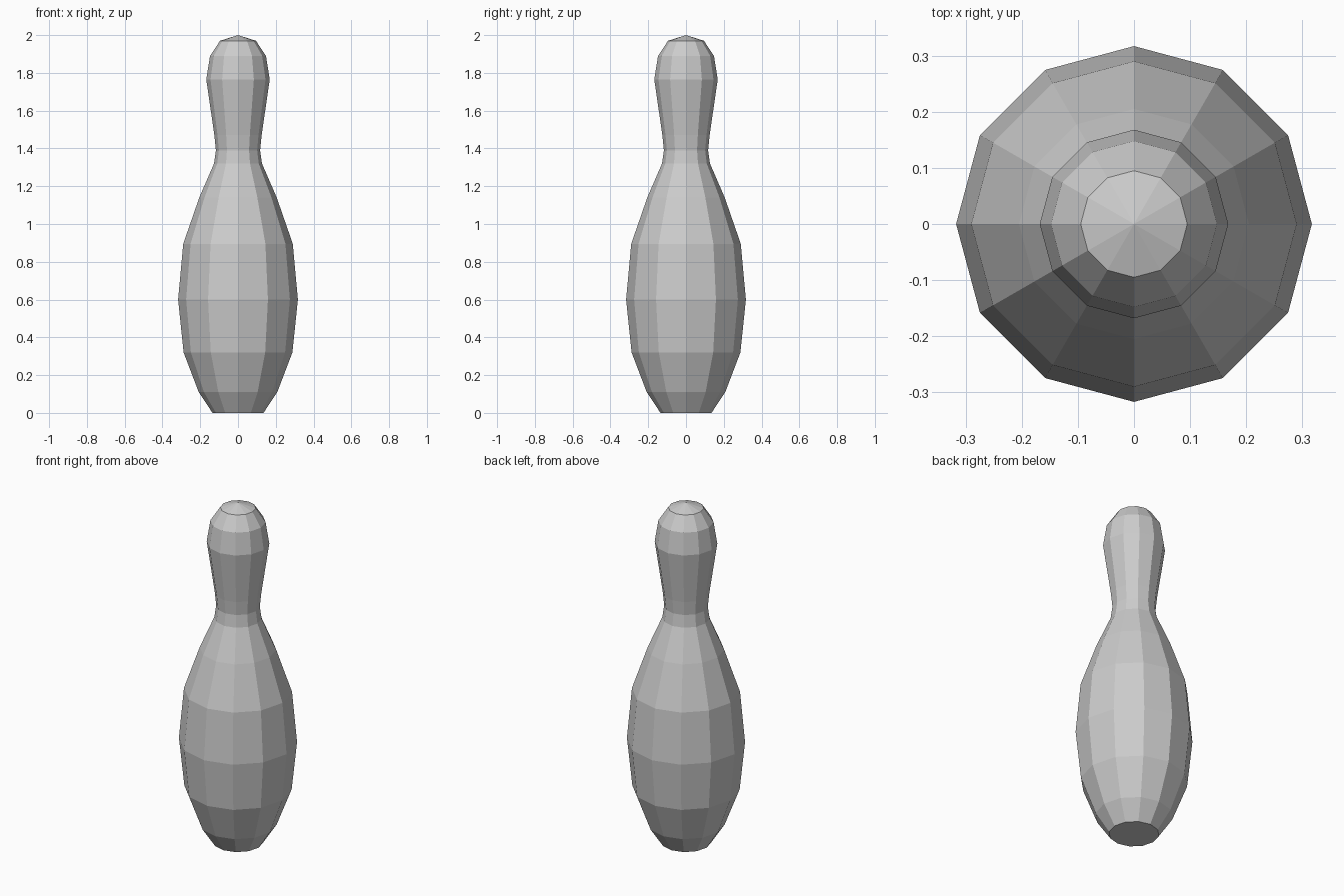
import bpy, bmesh, math

if "Cube" in bpy.data.objects:
    bpy.data.objects.remove(bpy.data.objects["Cube"])

SIDES = 12
# (radius, height) rings from base to head
PROFILE = [(0.135, 0.0), (0.208, 0.11), (0.288, 0.32), (0.317, 0.60),
           (0.290, 0.895), (0.205, 1.14), (0.127, 1.32), (0.117, 1.39),
           (0.125, 1.47), (0.168, 1.765), (0.148, 1.89), (0.095, 1.97)]

# Plain body colour
grey = bpy.data.materials.new("light_grey")
grey.diffuse_color = (0.6, 0.6, 0.6, 1)
grey.use_nodes = True
grey.node_tree.nodes["Principled BSDF"].inputs["Base Color"].default_value = grey.diffuse_color

# Faceted pin body: stacked rings, flat base, shallow pointed crown
bm = bmesh.new()
rings = [[bm.verts.new((r * math.cos(2 * math.pi * i / SIDES),
                        r * math.sin(2 * math.pi * i / SIDES), z))
          for i in range(SIDES)] for r, z in PROFILE]
crown = bm.verts.new((0, 0, 2.0))
for i in range(SIDES):
    j = (i + 1) % SIDES
    for low, high in zip(rings, rings[1:]):
        bm.faces.new((low[i], low[j], high[j], high[i]))
    bm.faces.new((rings[-1][i], rings[-1][j], crown))
bm.faces.new(rings[0][::-1])

mesh = bpy.data.meshes.new("pin_body")
bm.to_mesh(mesh)
bm.free()
mesh.materials.append(grey)
bpy.context.collection.objects.link(bpy.data.objects.new("pin_body", mesh))
